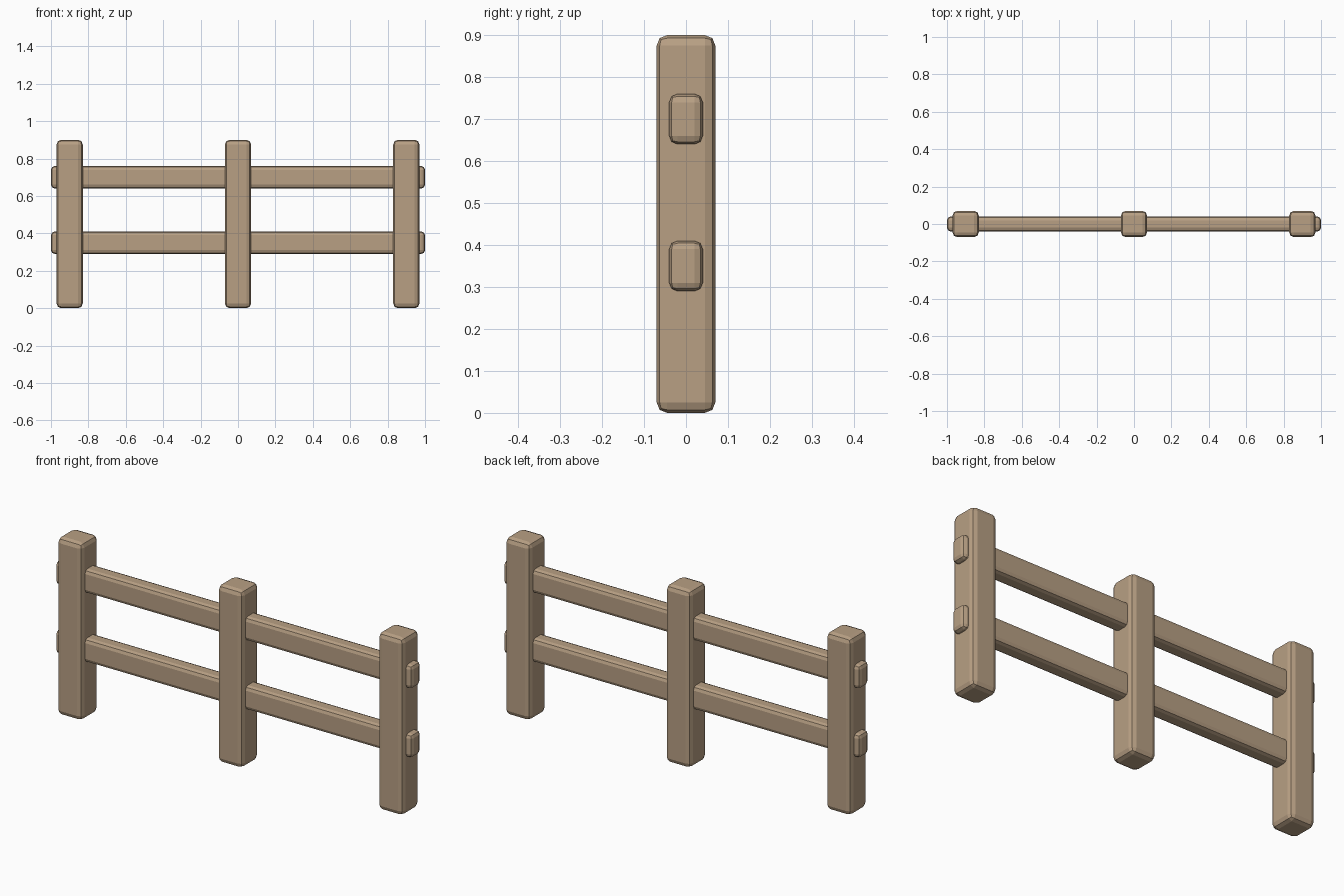
import bpy

if "Cube" in bpy.data.objects:
    bpy.data.objects.remove(bpy.data.objects["Cube"])

wood = bpy.data.materials.new("light_wood")
wood.diffuse_color = (0.48, 0.35, 0.23, 1)
wood.use_nodes = True
wood.node_tree.nodes["Principled BSDF"].inputs["Base Color"].default_value = wood.diffuse_color


def beam(name, size, centre, bevel):
    """Box with rounded edges."""
    bpy.ops.mesh.primitive_cube_add(size=1, location=centre)
    ob = bpy.context.object
    ob.name = name
    ob.scale = size
    bpy.ops.object.transform_apply(location=False, rotation=False, scale=True)
    mod = ob.modifiers.new("rounded_edges", 'BEVEL')
    mod.width = bevel
    mod.segments = 2
    ob.data.materials.append(wood)
    return ob


# three upright posts
for side, x in (("left", -0.9), ("middle", 0), ("right", 0.9)):
    beam(side + "_post", (0.14, 0.14, 0.9), (x, 0, 0.45), 0.025)

# two rails running through the posts
for level, z in (("lower", 0.35), ("upper", 0.70)):
    beam(level + "_rail", (2.0, 0.08, 0.12), (0, 0, z), 0.02)
